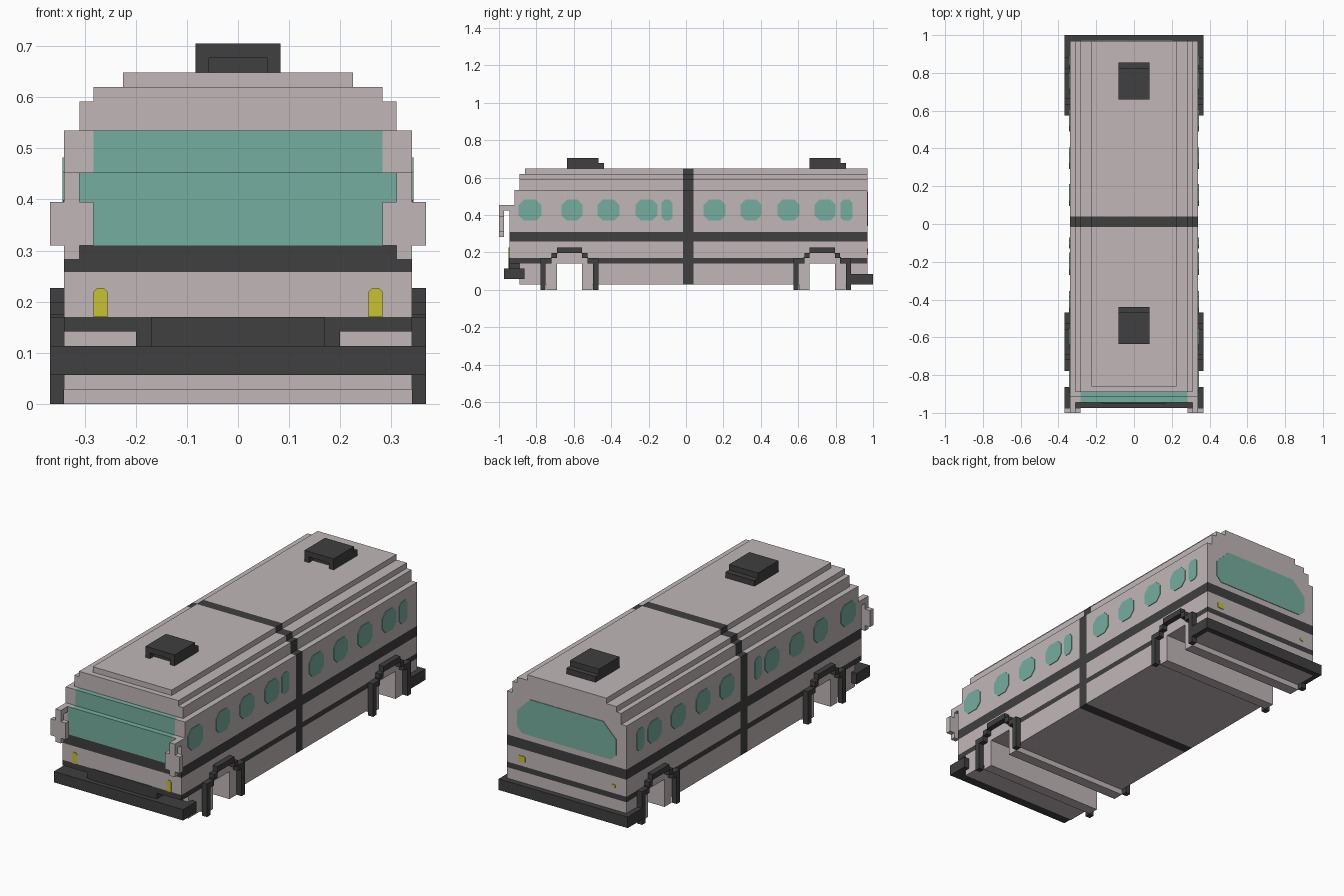
import bpy, bmesh
from mathutils import Vector

if "Cube" in bpy.data.objects:
    bpy.data.objects.remove(bpy.data.objects["Cube"])

# Materials
def material(name, rgb):
    m = bpy.data.materials.new(name)
    m.diffuse_color = (*rgb, 1)
    m.use_nodes = True
    m.node_tree.nodes["Principled BSDF"].inputs["Base Color"].default_value = m.diffuse_color
    return m

MATS = [material("body_grey", (.53, .47, .475)), material("trim_black", (.05, .05, .05)),
        material("window_teal", (.18, .42, .345)), material("lamp_yellow", (.57, .54, .03))]
GREY, BLACK, TEAL, YELLOW = range(4)

def finish(name, bm):
    me = bpy.data.meshes.new(name)
    bm.to_mesh(me)
    bm.free()
    for m in MATS:
        me.materials.append(m)
    ob = bpy.data.objects.new(name, me)
    bpy.context.collection.objects.link(ob)
    return ob

def blocks(name, adds, cuts=(), rule=lambda c, n: BLACK, planes=((), (), ())):
    """Outer skin of a union of boxes (x0,x1,y0,y1,z0,z1) minus cut boxes."""
    ax = []
    for a in range(3):
        vals = {round(v, 4) for b in list(adds) + list(cuts) for v in b[2*a:2*a+2]}
        ax.append(sorted(vals | set(planes[a])))
    inside = lambda p, b: all(b[2*i] < p[i] < b[2*i+1] for i in range(3))
    def filled(i):
        if any(not 0 <= i[a] < len(ax[a]) - 1 for a in range(3)):
            return False
        p = [(ax[a][i[a]] + ax[a][i[a]+1]) / 2 for a in range(3)]
        return any(inside(p, b) for b in adds) and not any(inside(p, b) for b in cuts)
    bm = bmesh.new()
    cells = [(i, j, k) for i in range(len(ax[0])) for j in range(len(ax[1])) for k in range(len(ax[2]))]
    for cell in filter(filled, cells):
        for a in range(3):
            for s in (0, 1):
                nb = list(cell)
                nb[a] += 2*s - 1
                if filled(nb):
                    continue
                u, v = (a+1) % 3, (a+2) % 3
                pts = []
                for du, dv in ((0, 0), (1, 0), (1, 1), (0, 1)):
                    p = Vector()
                    p[a], p[u], p[v] = ax[a][cell[a]+s], ax[u][cell[u]+du], ax[v][cell[v]+dv]
                    pts.append(p)
                f = bm.faces.new([bm.verts.new(p) for p in (pts if s else pts[::-1])])
                n = Vector()
                n[a] = 2*s - 1
                f.material_index = rule(f.calc_center_median(), n)
    bmesh.ops.remove_doubles(bm, verts=bm.verts, dist=1e-4)
    return finish(name, bm)

def pane(name, axis, face, sign, u0, u1, z0, z1, low, high, mat):
    """Thin plate with cut corners on a face at x or y = face."""
    outline = [(u0+low, z0), (u1-low, z0), (u1, z0+low), (u1, z1-high),
               (u1-high, z1), (u0+high, z1), (u0, z1-high), (u0, z0+low)]
    bm = bmesh.new()
    put = lambda u, z, d: (d, u, z) if axis == 0 else (u, d, z)
    f = bm.faces.new([bm.verts.new(put(u, z, face)) for u, z in outline])
    ext = bmesh.ops.extrude_face_region(bm, geom=[f])
    off = Vector()
    off[axis] = sign * .003
    bmesh.ops.translate(bm, vec=off, verts=[g for g in ext["geom"] if isinstance(g, bmesh.types.BMVert)])
    bmesh.ops.recalc_face_normals(bm, faces=bm.faces)
    for g in bm.faces:
        g.material_index = mat
    return finish(name, bm)

ARCHES = (-.623, .7285)

# Body shell: stepped roof, raked front, skirts and wheel tunnels
def paint(c, n):
    if -.015 < c.y < .04:
        return BLACK
    if c.y < -.87 and .31 < c.z < .537 and (n.y < -.5 or n.z > .5):
        if abs(c.x) < (.31 if c.z < .45 else .283):
            return TEAL
    if abs(n.z) < .5:
        if .258 < c.z < .31:
            return BLACK
        if .142 < c.z < .17 and all(abs(c.y - a) > .124 for a in ARCHES):
            return BLACK
    return GREY

shell = [(-.34, .34, -.89, .97, .028, .142), (-.34, .34, -.945, .97, .142, .453),
         (-.34, .34, -.917, .97, .453, .535), (-.31, .31, -.89, .97, .535, .592),
         (-.283, .283, -.89, .97, .592, .62), (-.225, .225, -.861, .97, .62, .648)]
tunnels = []
for a in ARCHES:
    shell.append((-.34, .34, a-.124, a+.124, 0, .028))
    tunnels.append((-.35, .35, a-.068, a+.068, -.01, .142))
blocks("bus_body", shell, tunnels, paint,
       ((), (-.015, .04, *[round(a+d, 4) for a in ARCHES for d in (-.124, .124)]), (.17, .258, .31)))

# Wheel arch trim, stepping up over each tunnel
for a, end in zip(ARCHES, ("front", "rear")):
    for s, side in ((-1, "left"), (1, "right")):
        x0, x1 = sorted((s*.34, s*.368))
        parts = [(x0, x1, a-.068, a+.068, .198, .227)]
        for t in (-1, 1):
            for d0, d1, z0, z1 in ((.127, .155, 0, .17), (.096, .127, .142, .17), (.068, .096, .17, .198),
                                   (.096, .1, .165, .175), (.064, .068, .195, .2)):
                y0, y1 = sorted((a + t*d0, a + t*d1))
                parts.append((x0, x1, y0, y1, z0, z1))
        blocks(f"{end}_{side}_arch_trim", parts)

# Bumpers wrapping round the corners
blocks("front_bumper", [(-.368, .368, -.973, -.863, .057, .113)], [(-.34, .34, -.89, -.86, .05, .12)])
blocks("rear_bumper", [(-.368, .368, .86, 1.0, .028, .085)], [(-.34, .34, .85, .97, .02, .09)])
blocks("front_grille", [(-.2, .2, -.945, -.89, .113, .142), (-.17, .17, -.949, -.945, .113, .17)])

# Roof vents with an open mouth at the front and a low lip behind
for y, end in ((-.635, "front"), (.66, "rear")):
    blocks(f"{end}_roof_vent", [(-.083, .083, y, y+.167, .648, .705), (-.083, .083, y+.167, y+.196, .648, .677)],
           [(-.057, .057, y-.01, y+.03, .64, .677)])

# Mirrors on short arms
for s, side in ((-1, "left"), (1, "right")):
    box = lambda x0, x1, *r: (*sorted((s*x0, s*x1)), *r)
    blocks(f"{side}_mirror", [box(.283, .368, -1, -.973, .31, .395), box(.31, .34, -1, -.973, .283, .453),
                              box(.31, .34, -.973, -.945, .425, .453)], rule=lambda c, n: GREY)

# Side windows
SPANS = [(-.895, -.773), (-.665, -.553), (-.473, -.356), (-.27, -.152), (-.13, -.072),
         (.094, .211), (.291, .404), (.489, .607), (.687, .80), (.826, .89)]
for s, side in ((-1, "left"), (1, "right")):
    for i, (y0, y1) in enumerate(SPANS):
        cut = .028 if y1 - y0 > .08 else .016
        pane(f"{side}_window_{i+1}", 0, s*.34, s, y0, y1, .37, .482, cut, cut, TEAL)

# Rear window and lamps
pane("rear_window", 1, .97, 1, -.283, .283, .34, .525, .03, .075, TEAL)
for s, side in ((-1, "left"), (1, "right")):
    x0, x1 = sorted((s*.255, s*.283))
    pane(f"{side}_headlamp", 1, -.945, -1, x0, x1, .17, .227, .001, .008, YELLOW)
pane("right_tail_lamp", 1, .97, 1, .237, .275, .19, .222, .004, .004, YELLOW)
pane("left_tail_lamp", 1, .97, 1, -.277, -.257, .198, .215, .003, .003, YELLOW)
